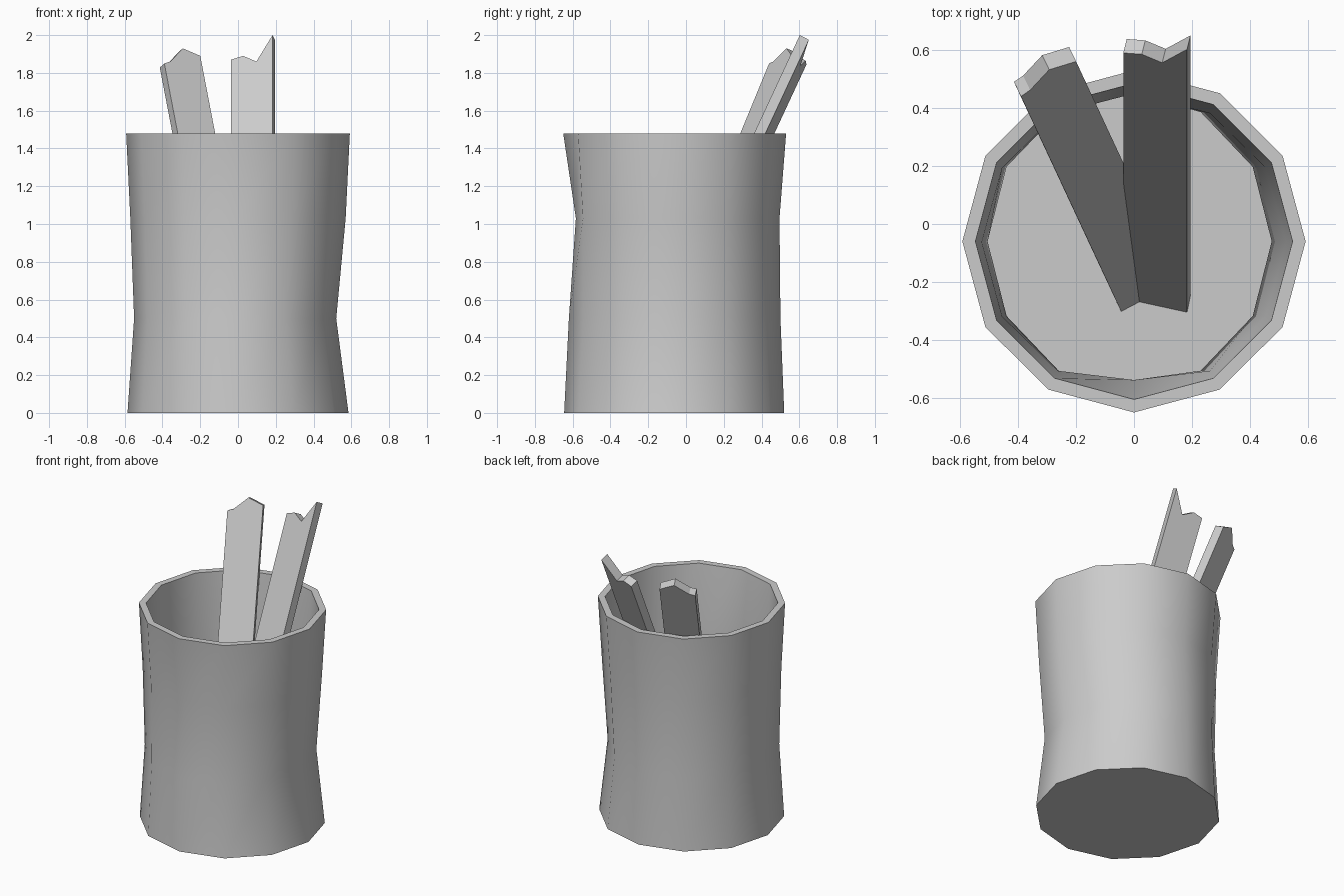
import bpy, bmesh, math
from mathutils import Vector

if "Cube" in bpy.data.objects:
    bpy.data.objects.remove(bpy.data.objects["Cube"])

SIDES, WALL, FLOOR = 12, 0.045, 0.05


def finish(bm, name):
    bmesh.ops.recalc_face_normals(bm, faces=bm.faces)
    me = bpy.data.meshes.new(name)
    bm.to_mesh(me)
    bm.free()
    ob = bpy.data.objects.new(name, me)
    bpy.context.collection.objects.link(ob)
    return ob


# Cup: wobbly rings (z, centre x, centre y, radius x, radius y, dent at the front)
RINGS = [(0.0, 0.0, -0.0625, 0.585, 0.5825, 0.0),
         (0.5, -0.015, -0.06, 0.535, 0.56, 0.0),
         (1.03, 0.0, -0.0625, 0.57, 0.5575, 0.037),
         (1.48, 0.0, -0.06, 0.592, 0.59, 0.0)]


def add_ring(bm, ring, inset, z=None):
    rz, cx, cy, rx, ry, dent = ring
    verts = []
    for i in range(SIDES):
        a = 2 * math.pi * i / SIDES - math.pi / 2
        y = cy + (ry - inset) * math.sin(a) + (dent if i == 0 else 0)
        verts.append(bm.verts.new((cx + (rx - inset) * math.cos(a), y, rz if z is None else z)))
    return verts


bm = bmesh.new()
loops = [add_ring(bm, r, 0) for r in RINGS]
loops += [add_ring(bm, r, WALL) for r in reversed(RINGS[1:])]
loops.append(add_ring(bm, RINGS[0], WALL + 0.005, FLOOR))
for a, b in zip(loops, loops[1:]):
    for i in range(SIDES):
        j = (i + 1) % SIDES
        bm.faces.new((a[i], a[j], b[j], b[i]))
bm.faces.new(loops[0])
bm.faces.new(loops[-1])
cup = finish(bm, "cup")
bpy.context.view_layer.objects.active = cup
cup.select_set(True)
bpy.ops.object.shade_smooth_by_angle(angle=math.radians(40))
cup.select_set(False)


# Broken wooden sticks leaning on the back of the rim
def stick(name, corner, lean, width, thick, tips):
    """corner: front left point; lean: shift per unit z; tips: (fraction across, top z)."""
    corner, lean, width, thick = map(Vector, (corner, lean, width, thick))

    def at(u, z):
        return corner + width * u + lean * (z - corner.z)

    outline = [at(1, FLOOR), at(0, FLOOR)] + [at(u, z) for u, z in tips]
    bm = bmesh.new()
    front = [bm.verts.new(p) for p in outline]
    back = [bm.verts.new(p + thick) for p in outline]
    bm.faces.new(front)
    bm.faces.new(back[::-1])
    n = len(front)
    for i in range(n):
        j = (i + 1) % n
        bm.faces.new((front[i], back[i], back[j], front[j]))
    return finish(bm, name)


stick("left_stick", (-0.39, 0.44, 1.85), (-0.192, 0.412, 1), (0.198, 0.104, 0),
      (-0.024, 0.05, -0.022), [(0, 1.85), (0.17, 1.86), (0.57, 1.93), (1, 1.89)])
stick("right_stick", (-0.037, 0.59, 1.87), (0, 0.465, 1), (0.22, -0.048, 0),
      (0.012, 0.048, -0.025), [(0, 1.87), (0.29, 1.89), (0.61, 1.86), (1, 2.0)])
